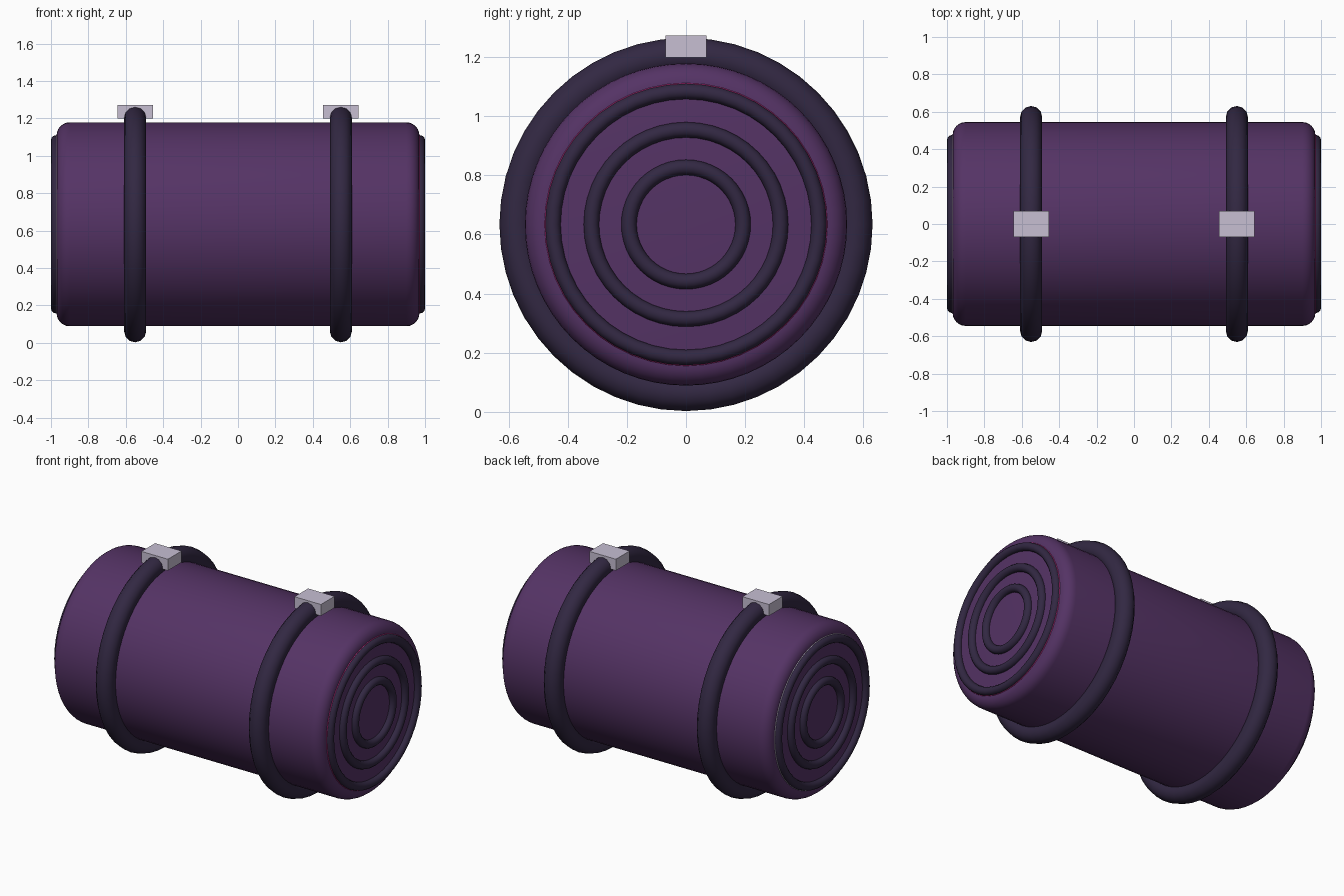
import bpy
import math

if "Cube" in bpy.data.objects:
    bpy.data.objects.remove(bpy.data.objects["Cube"], do_unlink=True)

CENTRE_Z = 0.634
SIDEWAYS = (0, math.pi / 2, 0)


def material(name, rgb):
    m = bpy.data.materials.new(name)
    m.use_nodes = True
    m.diffuse_color = (*rgb, 1)
    m.node_tree.nodes["Principled BSDF"].inputs["Base Color"].default_value = (*rgb, 1)
    return m


purple = material("purple fabric", (0.09, 0.033, 0.13))
dark = material("dark cord", (0.032, 0.021, 0.055))
pale = material("pale lilac buckle", (0.57, 0.52, 0.65))
pink = material("pink piping", (0.6, 0.03, 0.25))


def finish(name, mat, smooth=True):
    obj = bpy.context.object
    obj.name = name
    obj.data.materials.append(mat)
    if smooth:
        bpy.ops.object.shade_smooth_by_angle(angle=math.radians(40))
    return obj


def ring(name, x, major, minor, mat, sides=12):
    bpy.ops.mesh.primitive_torus_add(
        major_segments=48, minor_segments=sides, major_radius=major,
        minor_radius=minor, location=(x, 0, CENTRE_Z), rotation=SIDEWAYS)
    return finish(name, mat)


# Rolled fabric body with rounded rims
bpy.ops.mesh.primitive_cylinder_add(
    vertices=64, radius=0.545, depth=1.94,
    location=(0, 0, CENTRE_Z), rotation=SIDEWAYS)
body = bpy.context.object
bevel = body.modifiers.new("rounded rims", "BEVEL")
bevel.width = 0.07
bevel.segments = 6
bevel.limit_method = "ANGLE"
bevel.angle_limit = math.radians(60)
bpy.ops.object.modifier_apply(modifier=bevel.name)
finish("rolled_body", purple)

for side, sign, piping in (("left", 1, pink), ("right", -1, pale)):
    # Strap around the roll
    ring(f"{side}_strap", sign * 0.55, 0.572, 0.059, dark)

    # Buckle on top of the strap
    bpy.ops.mesh.primitive_cube_add(size=1, location=(sign * 0.55, 0, 1.236))
    buckle = bpy.context.object
    buckle.scale = (0.19, 0.14, 0.074)
    bpy.ops.object.transform_apply(location=False, rotation=False, scale=True)
    finish(f"{side}_buckle", pale, smooth=False)

    # Concentric roll layers and thin piping on the end face
    for layer, radius in (("outer", 0.45), ("middle", 0.32), ("inner", 0.193)):
        ring(f"{side}_{layer}_layer", sign * 0.974, radius, 0.026, dark)
    ring(f"{side}_piping", sign * 0.97, 0.4745, 0.004, piping, sides=8)
